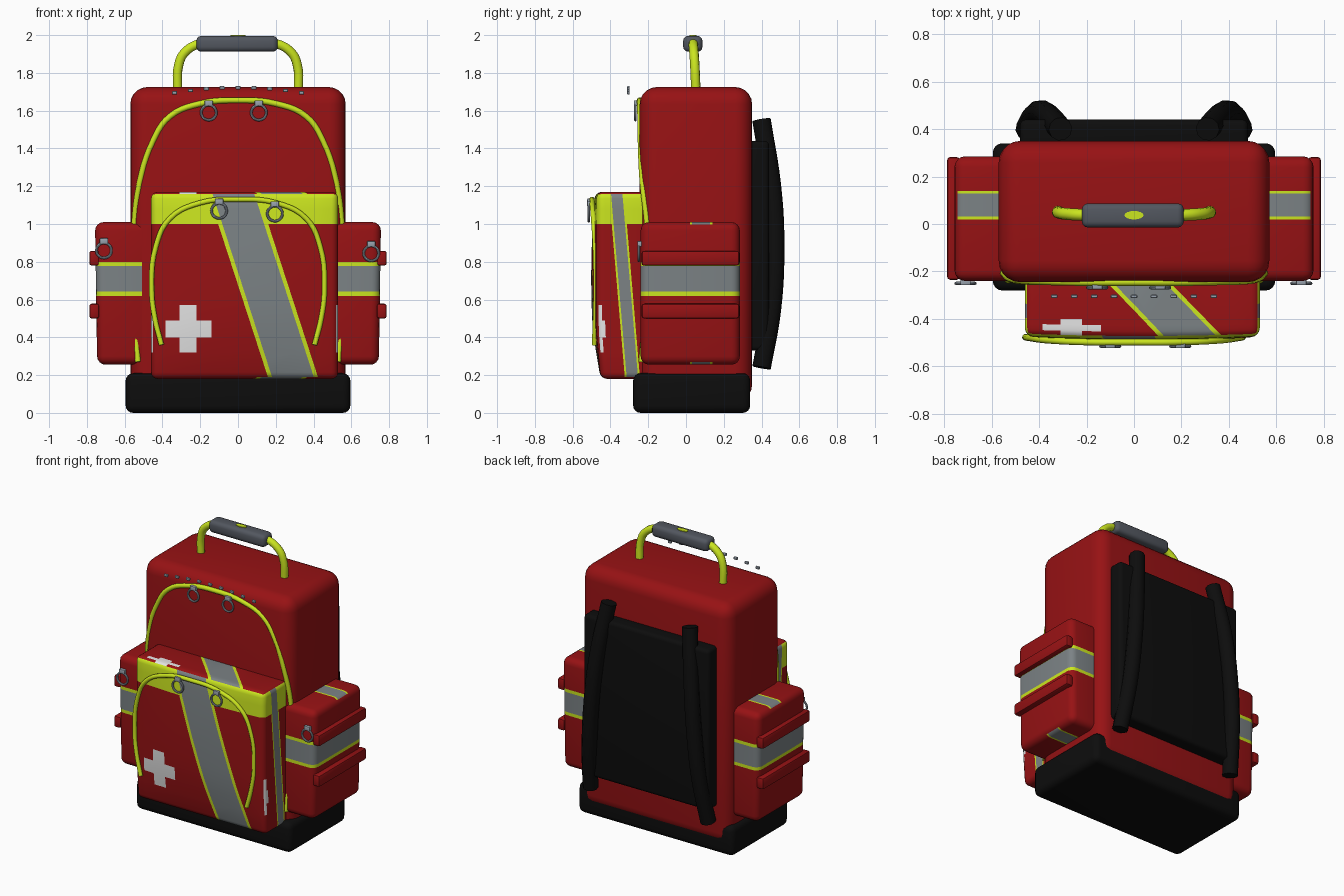
import bpy, bmesh, math
from mathutils import Vector

if "Cube" in bpy.data.objects:
    bpy.data.objects.remove(bpy.data.objects["Cube"])

def mat(name, r, g, b):
    m = bpy.data.materials.new(name)
    m.diffuse_color = (r, g, b, 1)
    m.use_nodes = True
    m.node_tree.nodes["Principled BSDF"].inputs["Base Color"].default_value = m.diffuse_color
    return m

RED = mat("red fabric", .31, .006, .007)
YEL = mat("lime trim", .60, .79, .014)
GREY = mat("reflective grey", .20, .225, .235)
WHITE = mat("white", .78, .78, .78)
BLACK = mat("black padding", .004, .004, .004)
GRIP = mat("dark grey rubber", .085, .095, .115)
METAL = mat("metal", .32, .37, .43)

def smooth(ob, angle=40):
    bpy.ops.object.select_all(action='DESELECT')
    ob.select_set(True)
    bpy.context.view_layer.objects.active = ob
    bpy.ops.object.shade_smooth_by_angle(angle=math.radians(angle))

def side(n):
    """Dominant axis of a normal."""
    return max(range(3), key=lambda i: abs(n[i]))

def rbox(name, lo, hi, r, mats, seg=4, cuts=(), paint=None, deform=None):
    """Rounded box; cuts = (axes, plane normal, offset) limited to faces of those axes."""
    lo, hi = Vector(lo), Vector(hi)
    bm = bmesh.new()
    bmesh.ops.create_cube(bm, size=1)
    for v in bm.verts:
        v.co = (lo + hi) / 2 + Vector(a * b for a, b in zip(v.co, hi - lo))
    if r:
        bmesh.ops.bevel(bm, geom=bm.edges[:], offset=r, segments=seg, profile=.5, affect='EDGES')
    for axes, no, d in cuts:
        bm.normal_update()
        fs = [f for f in bm.faces if side(f.normal) in axes]
        geom = fs + list({e for f in fs for e in f.edges}) + list({v for f in fs for v in f.verts})
        no = Vector(no)
        bmesh.ops.bisect_plane(bm, geom=geom, dist=1e-5, plane_co=no * d / no.length_squared, plane_no=no)
    bm.normal_update()
    if paint:
        for f in bm.faces:
            f.material_index = paint(f.calc_center_median(), f.normal)
    if deform:
        for v in bm.verts:
            deform(v.co)
    me = bpy.data.meshes.new(name)
    bm.to_mesh(me)
    bm.free()
    ob = bpy.data.objects.new(name, me)
    bpy.context.collection.objects.link(ob)
    for m in mats:
        me.materials.append(m)
    smooth(ob)
    return ob

def tube(name, pts, r, m):
    cu = bpy.data.curves.new(name, 'CURVE')
    cu.dimensions = '3D'
    cu.bevel_depth, cu.bevel_resolution, cu.resolution_u = r, 3, 5
    cu.use_fill_caps = True
    sp = cu.splines.new('BEZIER')
    sp.bezier_points.add(len(pts) - 1)
    for bp, p in zip(sp.bezier_points, pts):
        bp.co = p
        bp.handle_left_type = bp.handle_right_type = 'AUTO'
    ob = bpy.data.objects.new(name, cu)
    bpy.context.collection.objects.link(ob)
    cu.materials.append(m)
    bpy.ops.object.select_all(action='DESELECT')
    ob.select_set(True)
    bpy.context.view_layer.objects.active = ob
    bpy.ops.object.convert(target='MESH')
    smooth(bpy.context.object)

def mirrored(half):
    return [(-x, y, z) for x, y, z in half[:0:-1]] + half

# Main body and black base
rbox("main_body", (-.57, -.245, .06), (.57, .35, 1.725), .09, [RED], 5)
rbox("base", (-.595, -.28, 0), (.595, .34, .21), .04, [BLACK])

# Front pocket with diagonal reflective band, lime top band and white cross
def zone(s, a, b, w):
    return 0 if s < a or s > b else (1 if s < a + w or s > b - w else 2)

def in_cross(u, v, us, vs):
    return (us[0] < u < us[3] and vs[1] < v < vs[2]) or (us[1] < u < us[2] and vs[0] < v < vs[3])

CX, CZ = (-.385, -.31, -.22, -.14), (.32, .40, .49, .57)
CTY, CSY = (-.463, -.445, -.42, -.397), (-.48, -.467, -.445, -.428)

def paint_front(c, n):
    a = side(n)
    if a == 1:
        if n.y > 0:
            return 0
        z = zone(c.x + .325 * (c.z - .2), .155, .42, .022)
        cross = in_cross(c.x, c.z, CX, CZ)
    elif a == 2:
        z = zone(c.x + (c.y + .26), -.1, .165, .024)
        cross = n.z > 0 and in_cross(c.x, c.y, CX, CTY)
    else:
        z = zone(c.y + .085 * (c.z - .2), -.325, -.245, .01)
        cross = in_cross(c.y, c.z, CSY, CZ)
    if cross:
        return 3
    return z or (1 if a != 2 and c.z > 1.0 else 0)

cuts = [((1,), (1, 0, .325), d + .065) for d in (.155, .177, .398, .42)]
cuts += [((2,), (1, 1, 0), d - .26) for d in (-.1, -.076, .141, .165)]
cuts += [((0,), (0, 1, .085), d + .017) for d in (-.325, -.315, -.255, -.245)]
cuts += [((0, 1), (0, 0, 1), z) for z in CZ + (.70, .85, 1.0, 1.08)]
cuts += [((1, 2), (1, 0, 0), x) for x in CX + (0, .15, .3, .42)]
cuts += [((2,), (0, 1, 0), y) for y in CTY] + [((0,), (0, 1, 0), y) for y in CSY]

def bulge(co):
    wx = max(0, 1 - ((co.x - .035) / .5) ** 2)
    wz = max(0, 1 - ((co.z - .72) / .54) ** 2)
    co.y -= .03 * wx * wz * min(1, max(0, (-co.y - .3) / .16))
    if co.y < -.4 and co.z < .45:                      # tuck in the lower edge
        co.y += .02 * (.45 - co.z) / .27

rbox("front_pocket", (-.46, -.472, .18), (.53, -.2, 1.17), .035, [RED, YEL, GREY, WHITE],
     4, cuts, paint_front, bulge)

# Side pockets with reflective bands and raised straps
def paint_side(c, n):
    return zone(c.y, .02, .14, .012) if side(n) == 2 else zone(c.z, .62, .80, .022)

scuts = [((0, 1), (0, 0, 1), z) for z in (.62, .642, .778, .80)]
scuts += [((2,), (0, 1, 0), y) for y in (.02, .032, .128, .14)]

def taper(co):
    co.x *= 1 - .02 * (1.01 - co.z)

for s, nm in ((-1, "left"), (1, "right")):
    x0, x1 = sorted((s * .46, s * .757))
    rbox(nm + "_side_pocket", (x0, -.24, .255), (x1, .285, 1.01), .045, [RED, YEL, GREY],
         4, scuts, paint_side, taper)
    x0, x1 = sorted((s * .735, s * .787))
    for i, z in enumerate((.5, .78)):
        rbox(f"{nm}_pocket_strap_{i}", (x0, -.235, z), (x1, .282, z + .078), .012, [RED], 2)

# Back pad and shoulder straps
rbox("back_pad", (-.48, .32, .33), (.48, .44, 1.44), .025, [BLACK])
for s, nm in ((-1, "left"), (1, "right")):
    tube(nm + "_shoulder_strap", [(s * x, y, z) for x, y, z in (
        (.31, .40, 1.55), (.36, .455, 1.2), (.39, .472, .9), (.42, .455, .55), (.45, .40, .24))], .05, BLACK)

# Lime zip piping
tube("body_piping", mirrored([(0, -.245, 1.655), (.2, -.245, 1.637), (.36, -.242, 1.57), (.45, -.24, 1.44),
     (.52, -.23, 1.22), (.55, -.205, .98), (.553, -.21, .6), (.53, -.235, .27)]), .016, YEL)
tube("pocket_piping", mirrored([(x, -.498 + .022 * (x / .46) ** 4, z) for x, z in (
     (0, 1.13), (.2, 1.112), (.36, 1.03), (.435, .88), (.457, .65), (.44, .5), (.405, .36))]), .014, YEL)

# Carry handle, grip and button
tube("handle", mirrored([(0, .037, 1.955), (.2, .038, 1.955), (.28, .042, 1.91), (.312, .046, 1.85),
     (.32, .053, 1.69)]), .025, YEL)
rbox("handle_grip", (-.22, -.015, 1.912), (.21, .087, 1.996), .026, [GRIP], 3)
bpy.ops.mesh.primitive_cylinder_add(vertices=16, radius=1, depth=2, location=(0, .037, 1.996))
ob = bpy.context.object
ob.name, ob.scale = "grip_button", (.04, .018, .004)
ob.data.materials.append(YEL)

# Zip pull rings with sliders
for i, (x, y, z) in enumerate(((-.155, -.268, 1.59), (.11, -.268, 1.59), (-.1, -.515, 1.07), (.195, -.515, 1.055),
                               (-.71, -.25, .86), (.705, -.25, .845))):
    bpy.ops.mesh.primitive_torus_add(major_radius=.04, minor_radius=.007, major_segments=20, minor_segments=8,
                                     location=(x, y, z), rotation=(math.pi / 2, 0, 0))
    ob = bpy.context.object
    ob.name = f"pull_ring_{i}"
    ob.data.materials.append(METAL)
    smooth(ob)
    rbox(f"zip_slider_{i}", (x - .022, y - .008, z + .035), (x + .022, y + .02, z + .065), .005, [METAL], 2)

# Row of small studs in front of the upper body
for i in range(-4, 5):
    x, z = i * .084, 1.722 - .0017 * i * i
    rbox(f"stud_{i + 4}", (x - .014, -.312, z - .009), (x + .014, -.298, z + .009), .003, [METAL], 1)
